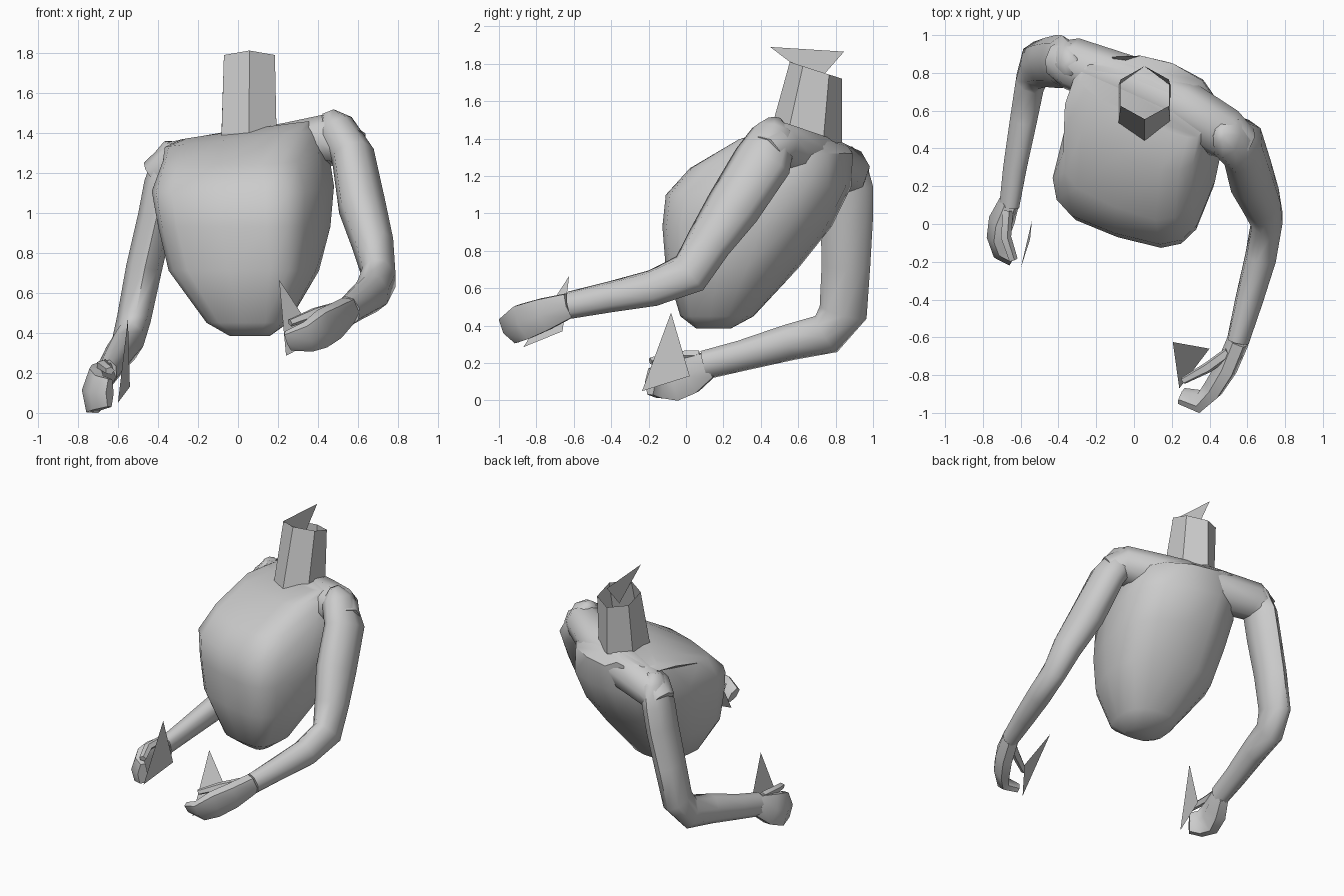
import bpy, bmesh, math
from mathutils import Vector

if "Cube" in bpy.data.objects:
    bpy.data.objects.remove(bpy.data.objects["Cube"])

skin = bpy.data.materials.new("plain_grey")
skin.use_nodes = True
GREY = (0.6, 0.6, 0.6, 1)
skin.diffuse_color = GREY
skin.node_tree.nodes["Principled BSDF"].inputs["Base Color"].default_value = GREY


def make(name, rings, caps=(True, True), angle=40):
    """Bridge closed rings of points into one object."""
    bm = bmesh.new()
    loops = [[bm.verts.new(p) for p in ring] for ring in rings]
    for low, high in zip(loops, loops[1:]):
        for i in range(len(low)):
            j = (i + 1) % len(low)
            bm.faces.new((low[i], low[j], high[j], high[i]))
    if caps[0]:
        bm.faces.new(loops[0][::-1])
    if caps[1]:
        bm.faces.new(loops[-1])
    if len(loops) > 1:
        bmesh.ops.recalc_face_normals(bm, faces=bm.faces)
    mesh = bpy.data.meshes.new(name)
    bm.to_mesh(mesh)
    bm.free()
    mesh.materials.append(skin)
    obj = bpy.data.objects.new(name, mesh)
    bpy.context.collection.objects.link(obj)
    bpy.ops.object.select_all(action='DESELECT')
    obj.select_set(True)
    bpy.context.view_layer.objects.active = obj
    bpy.ops.object.shade_smooth_by_angle(angle=math.radians(angle))
    return obj


def body_ring(x, y, z, half, front, back, yaw, lean=0, roll=0, sides=16):
    """Section with a boxy front and a rounder back, turned by yaw,
    rising backwards (lean) or leftwards (roll)."""
    turn = math.radians(-yaw)
    ring = []
    for i in range(sides):
        a = math.tau * i / sides
        c, s = math.cos(a), math.sin(a)
        depth, power = (back, 0.8) if s > 0 else (front, 0.55)
        u = half * math.copysign(abs(c) ** power, c)
        v = depth * math.copysign(abs(s) ** power, s)
        ring.append((x + u * math.cos(turn) - v * math.sin(turn),
                     y + u * math.sin(turn) + v * math.cos(turn),
                     z + lean * v + roll * u))
    return ring


def limb(name, path, sides=8, wide=(1, 0, 0)):
    """Tube along x, y, z stations, each with a half width and a half height."""
    pts = [Vector(p[:3]) for p in path]
    wide = Vector(wide)
    rings = []
    for i, p in enumerate(path):
        along = (pts[min(i + 1, len(pts) - 1)] - pts[max(i - 1, 0)]).normalized()
        wide = (wide - along * wide.dot(along)).normalized()
        tall = along.cross(wide)
        rings.append([pts[i] + wide * p[3] * math.cos(math.tau * k / sides)
                      + tall * p[4] * math.sin(math.tau * k / sides) for k in range(sides)])
    return make(name, rings, angle=60)


# Torso, from the cut waist up to the shoulder line
make("torso", [body_ring(*r) for r in (
    (.06, .14, .385, .1, .08, .1, 10),
    (.05, .16, .45, .2, .18, .2, 10),
    (.04, .27, .71, .36, .35, .32, 15),
    (.04, .32, .93, .4, .41, .45, 18),
    (.03, .36, 1.12, .42, .43, .52, 18, .05),
    (.05, .46, 1.28, .38, .40, .42, 22, .1),
    (.04, .62, 1.37, .39, .27, .2, 25, .03, .1),
    (.05, .66, 1.41, .36, .1, .1, 25, 0, .13))])

# Band across the upper back joining both shoulders
limb("shoulder_yoke", [
    (-.41, .87, 1.17, .1, .1), (-.33, .85, 1.23, .14, .125),
    (-.02, .74, 1.27, .15, .14), (.25, .62, 1.31, .15, .14),
    (.48, .48, 1.37, .14, .13), (.58, .42, 1.32, .1, .1)], wide=(0, 1, 0))


# Open six-sided neck
def neck_ring(x, y, z, half, deep, slope):
    return [(x + half * math.sin(math.tau * i / 6),
             y - deep * math.cos(math.tau * i / 6),
             z + slope * math.cos(math.tau * i / 6)) for i in range(6)]

make("neck", [neck_ring(.055, .63, 1.36, .16, .205, -.02),
              neck_ring(.057, .695, 1.765, .147, .14, .045)], (False, False), 25)

# Arms, from the rounded shoulder to the wrist
limb("left_arm", [
    (.45, .47, 1.505, .03, .04), (.48, .47, 1.43, .1, .12),
    (.575, .41, 1.28, .11, .16), (.62, .25, 1.03, .12, .15),
    (.675, .12, .84, .105, .125), (.705, .02, .68, .085, .12),
    (.67, -.18, .6, .085, .1), (.61, -.4, .555, .075, .085),
    (.55, -.62, .51, .06, .075)])
limb("right_arm", [
    (-.33, .84, 1.35, .04, .05), (-.34, .85, 1.28, .08, .11),
    (-.38, .86, 1.14, .09, .14), (-.41, .86, .98, .09, .14),
    (-.47, .855, .72, .09, .13), (-.52, .84, .47, .085, .13),
    (-.55, .75, .355, .08, .115), (-.585, .55, .31, .075, .1),
    (-.63, .3, .24, .065, .085), (-.66, .1, .19, .055, .08)])

# Curled hands with thumbs
limb("left_hand", [
    (.55, -.62, .51, .06, .075), (.49, -.76, .46, .06, .1),
    (.42, -.87, .42, .055, .11), (.35, -.94, .38, .045, .09),
    (.25, -.91, .36, .03, .06)], 6)
limb("left_thumb", [
    (.5, -.68, .53, .03, .03), (.39, -.76, .5, .03, .03),
    (.26, -.83, .45, .02, .02)], 5)
limb("right_hand", [
    (-.66, .12, .19, .055, .08), (-.7, .02, .14, .07, .12),
    (-.72, -.07, .11, .06, .13), (-.7, -.15, .1, .05, .1),
    (-.64, -.19, .1, .035, .08)], 6)
limb("right_thumb", [
    (-.67, .07, .24, .03, .03), (-.68, -.07, .24, .03, .025),
    (-.64, -.19, .21, .025, .02)], 5)

# Flat triangular attachment markers
for name, corners in {
    "head_marker": ((.05, .45, 1.89), (.05, .7, 1.7), (.05, .845, 1.865)),
    "left_hand_marker": ((.205, -.625, .665), (.24, -.87, .285), (.4, -.66, .37)),
    "right_hand_marker": ((-.55, -.08, .47), (-.6, -.235, .05), (-.54, .02, .13)),
}.items():
    make(name, [corners], (False, True))
